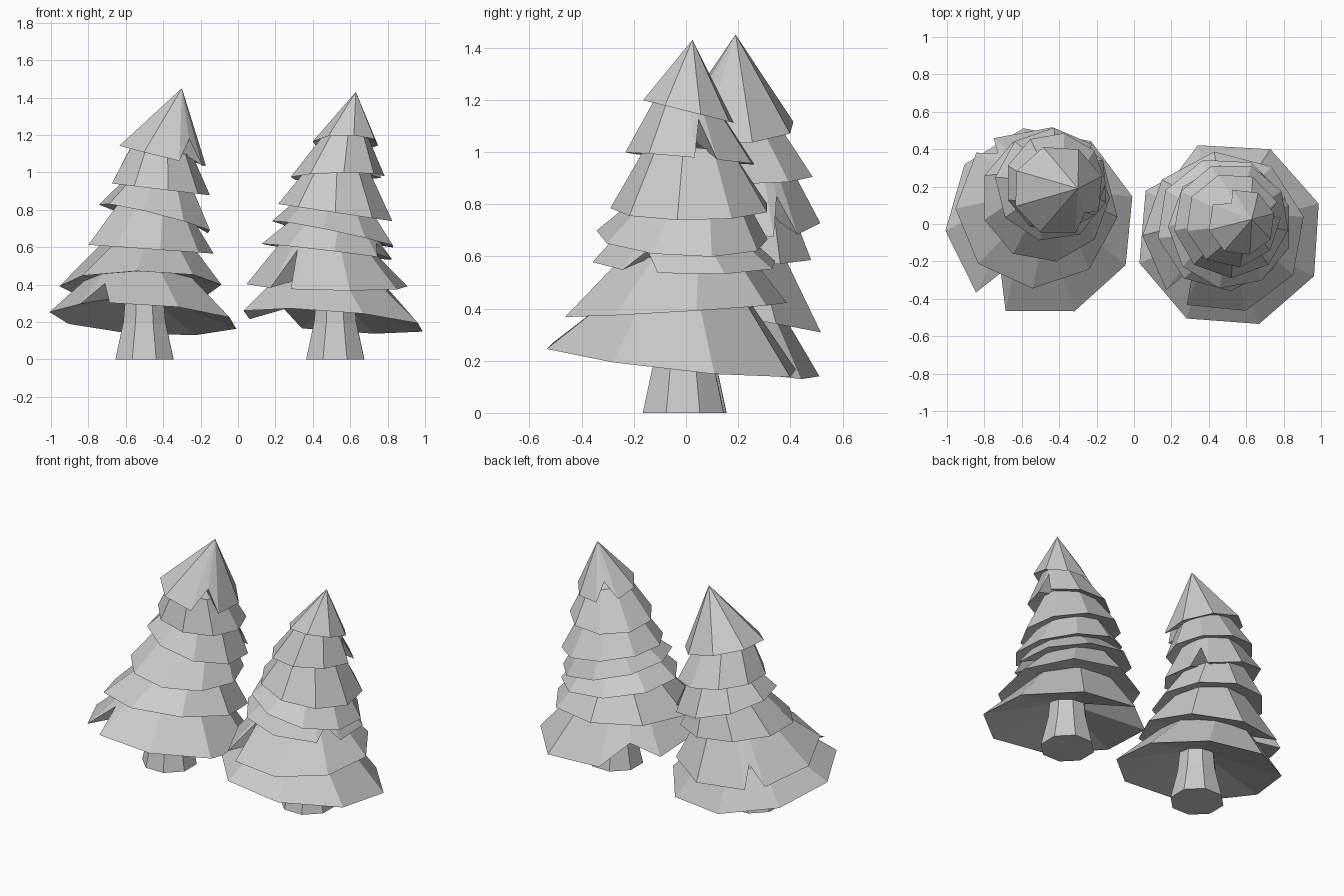
import bpy, bmesh
from math import cos, sin, radians

if "Cube" in bpy.data.objects:
    bpy.data.objects.remove(bpy.data.objects["Cube"])


def finish(bm, name):
    bmesh.ops.recalc_face_normals(bm, faces=bm.faces)
    me = bpy.data.meshes.new(name)
    bm.to_mesh(me)
    bm.free()
    ob = bpy.data.objects.new(name, me)
    bpy.context.collection.objects.link(ob)
    return ob


def on_plane(t, ang, r):
    """Point at an angle and radius on a tier's tilted rim plane."""
    x, y = r * cos(radians(ang)), r * sin(radians(ang))
    return t[0] + x, t[1] + y, t[2] + t[4] * x + t[5] * y


def tier(name, t, nxt, tip, hollow):
    """Faceted skirt with an optional V-shaped notch, hollowed underneath."""
    r, notch, gap, segs, depth = t[3], t[6], t[7], t[8], t[9]
    step = (360 - gap) / segs
    angs = [notch + gap / 2 + step * i for i in range(segs + 1)]
    if depth:
        angs.append(notch + 360)
    bm = bmesh.new()
    rim, top = [], []
    for i, a in enumerate(angs):
        lo = on_plane(t, a, r)
        hi = tip
        if nxt:
            hi = on_plane(nxt, a, nxt[3] * 0.66)
            hi = (hi[0], hi[1], hi[2] + 0.04)
        if i == segs + 1:  # notch apex is lifted up the skirt
            lo = tuple(p + (q - p) * depth for p, q in zip(lo, hi))
        rim.append(bm.verts.new(lo))
        if nxt:
            top.append(bm.verts.new(hi))
    centre = bm.verts.new((t[0], t[1], t[2] + hollow))
    peak = None if nxt else bm.verts.new(tip)
    n = len(rim)
    for i in range(n):
        j = (i + 1) % n
        bm.faces.new((rim[j], rim[i], centre))
        if nxt:
            bm.faces.new((rim[i], rim[j], top[j], top[i]))
        else:
            bm.faces.new((rim[i], rim[j], peak))
    if nxt:
        bm.faces.new(top)
    finish(bm, name)


def trunk(name, x, y):
    """Eight-sided flared trunk."""
    bm = bmesh.new()
    rings = []
    for z, r in ((0, 0.168), (0.2, 0.122), (0.38, 0.105)):
        rings.append([bm.verts.new((x + r * cos(radians(45 * i + 22)),
                                    y + r * sin(radians(45 * i + 22)), z)) for i in range(8)])
    for a, b in zip(rings, rings[1:]):
        for i in range(8):
            j = (i + 1) % 8
            bm.faces.new((a[i], a[j], b[j], b[i]))
    bm.faces.new(rings[0])
    bm.faces.new(rings[-1])
    finish(bm, name)


# Tier: centre x, y, z, radius, slope in x, slope in y,
#       notch angle, notch gap, segments, notch depth (0 = none)
left = [
    (-0.50, 0.01, 0.215, 0.51, -0.06, -0.16, 238, 21, 8, 0.6),
    (-0.52, 0.09, 0.39, 0.435, 0.00, -0.19, 130, 16, 8, 0.4),
    (-0.475, 0.14, 0.59, 0.345, -0.07, 0.0, 60, 40, 8, 0),
    (-0.44, 0.21, 0.755, 0.305, -0.25, -0.08, 35, 21, 8, 0.6),
    (-0.42, 0.22, 0.91, 0.27, -0.12, 0.0, 100, 40, 8, 0),
    (-0.405, 0.18, 1.09, 0.245, -0.24, 0.03, 312, 40, 7, 0.33),
]
right = [
    (0.51, -0.055, 0.205, 0.505, -0.08, -0.11, 131, 43, 7, 0.4),
    (0.48, -0.045, 0.395, 0.435, -0.02, 0.06, 234, 18, 8, 0.8),
    (0.48, 0.0, 0.575, 0.36, -0.12, -0.02, 330, 25, 8, 0.6),
    (0.515, -0.015, 0.67, 0.333, -0.21, -0.05, 80, 40, 8, 0),
    (0.52, 0.02, 0.785, 0.31, -0.15, 0.0, 170, 40, 8, 0),
    (0.53, 0.02, 0.975, 0.255, 0.02, -0.09, 13, 20, 8, 0.7),
    (0.575, 0.01, 1.155, 0.18, 0.0, -0.25, 127, 43, 7, 0.33),
]

for side, tiers, tip, base in (
        ("left", left, (-0.30, 0.19, 1.45), (-0.50, 0.0)),
        ("right", right, (0.63, 0.025, 1.43), (0.52, -0.01))):
    trunk(side + "_trunk", *base)
    for i, t in enumerate(tiers):
        nxt = tiers[i + 1] if i + 1 < len(tiers) else None
        tier(f"{side}_branch_tier_{i + 1}", t, nxt, tip, 0.08 if i else 0.14)
